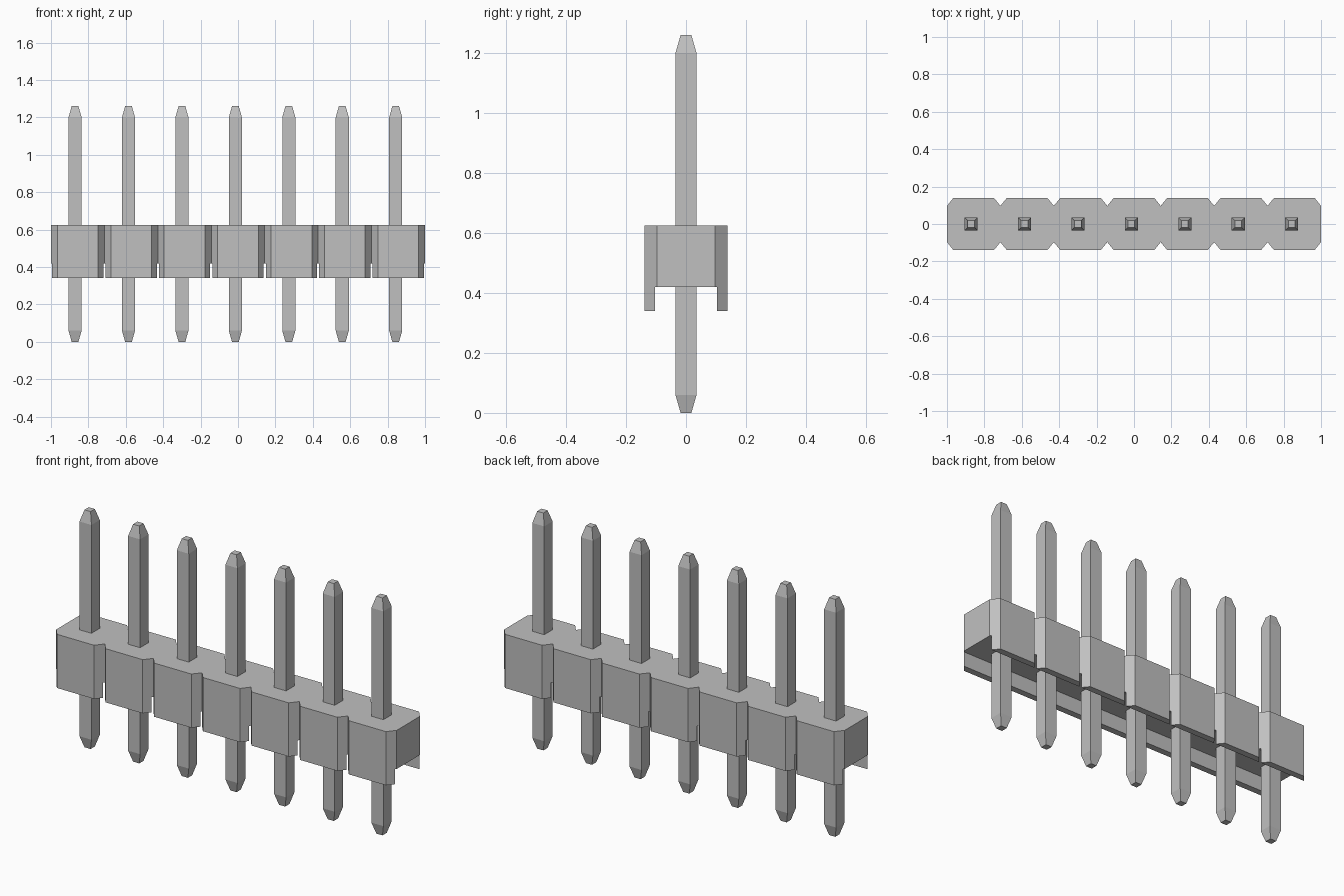
import bpy
import bmesh

cube = bpy.data.objects.get("Cube")
if cube:
    bpy.data.objects.remove(cube, do_unlink=True)

COUNT = 7
PITCH = 2 / COUNT
DEPTH, NOTCH_Y, CHAMFER = 0.139, 0.097, 0.034
LEG_Y = 0.104
LEG_Z, BODY_Z, BODY_TOP = 0.34, 0.42, 0.625

grey = bpy.data.materials.new("plain grey")
grey.use_nodes = True
colour = (0.53, 0.53, 0.53, 1)
grey.diffuse_color = colour
grey.node_tree.nodes["Principled BSDF"].inputs["Base Color"].default_value = colour


def finish(name, bm):
    """Turn a bmesh into a flat shaded grey object."""
    bmesh.ops.recalc_face_normals(bm, faces=bm.faces)
    mesh = bpy.data.meshes.new(name)
    bm.to_mesh(mesh)
    bm.free()
    mesh.materials.append(grey)
    obj = bpy.data.objects.new(name, mesh)
    bpy.context.collection.objects.link(obj)
    return obj


def prism(name, outline, z0, z1):
    """Extrude a plan outline from z0 to z1."""
    bm = bmesh.new()
    base = bm.faces.new([bm.verts.new((x, y, z0)) for x, y in outline])
    out = bmesh.ops.extrude_face_region(bm, geom=[base])
    top = [v for v in out["geom"] if isinstance(v, bmesh.types.BMVert)]
    bmesh.ops.translate(bm, verts=top, vec=(0, 0, z1 - z0))
    return finish(name, bm)


def pin(name, x):
    """Square pin tapered at both ends."""
    bm = bmesh.new()
    rings = []
    for z, r in ((0, 0.018), (0.06, 0.035), (1.2, 0.035), (1.26, 0.018)):
        corners = ((-r, -r), (r, -r), (r, r), (-r, r))
        rings.append([bm.verts.new((x + a, b, z)) for a, b in corners])
    for low, high in zip(rings, rings[1:]):
        for i in range(4):
            j = (i + 1) % 4
            bm.faces.new((low[i], low[j], high[j], high[i]))
    bm.faces.new(rings[0])
    bm.faces.new(rings[-1])
    return finish(name, bm)


# Housing strip with V notches between its cells
front = [(-1, -NOTCH_Y)]
for k in range(COUNT):
    left = -1 + k * PITCH
    right = left + PITCH
    front += [(left + CHAMFER, -DEPTH), (right - CHAMFER, -DEPTH), (right, -NOTCH_Y)]
back = [(x, -y) for x, y in reversed(front)]
prism("housing", front + back, BODY_Z, BODY_TOP)

# Chamfered standoff feet below each cell, and the pins
inset = CHAMFER * (LEG_Y - NOTCH_Y) / (DEPTH - NOTCH_Y)
for k in range(COUNT):
    left = -1 + k * PITCH
    right = left + PITCH
    for side, label in ((-1, "front"), (1, "back")):
        foot = [(left + inset, side * LEG_Y), (left + CHAMFER, side * DEPTH),
                (right - CHAMFER, side * DEPTH), (right - inset, side * LEG_Y)]
        prism(f"{label}_foot_{k + 1}", foot, LEG_Z, BODY_Z)
    pin(f"pin_{k + 1}", left + PITCH / 2 - 0.014)
